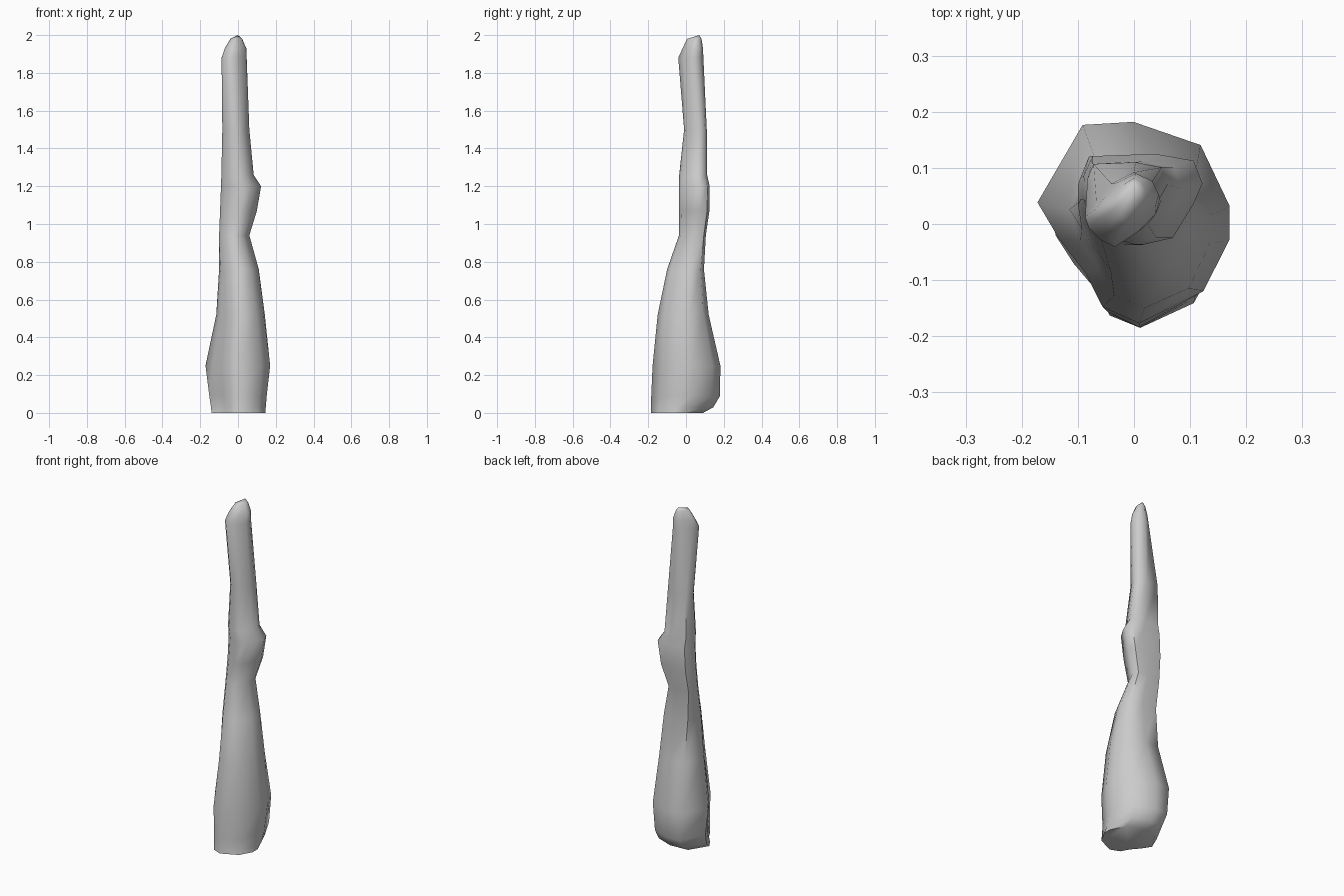
import bpy, bmesh

if "Cube" in bpy.data.objects:
    bpy.data.objects.remove(bpy.data.objects["Cube"])

# Cross-section outlines, normalised to each ring's bounding box, counter-clockwise from +x
LOWER = [(1, .17), (.7, .77), (0, 1), (-.53, .97), (-1, .2), (-.77, -.17),
         (-.5, -.5), (-.32, -.84), (.06, -1), (.73, -.68), (1, -.17)]
UPPER = [(1, .35), (.85, .85), (.2, 1), (-.85, .95), (-1, .5), (-1, 0),
         (-.8, -.4), (-.5, -.8), (0, -1), (.5, -.85), (.85, -.1)]
TIP = [(1, .3), (.8, .75), (.3, 1), (-.3, .7), (-.7, .2), (-1, -.2),
       (-.9, -.5), (-.6, -.8), (-.2, -1), (.4, -.6), (.9, -.1)]

# Rings: z, x min, x max, y min, y max
RINGS = [
    (0.00, -.14, .145, -.185, .09),
    (0.03, -.143, .147, -.185, .145),
    (0.09, -.152, .152, -.184, .18),
    (0.25, -.172, .17, -.177, .182),
    (0.52, -.115, .142, -.15, .12),
    (0.76, -.10, .11, -.10, .095),
    (0.94, -.10, .06, -.037, .105),
    (1.07, -.095, .10, -.037, .124),
    (1.20, -.09, .122, -.037, .125),
    (1.26, -.088, .083, -.036, .112),
    (1.50, -.083, .06, -.01, .11),
    (1.88, -.087, .046, -.041, .092),
    (1.93, -.07, .044, -.018, .09),
    (1.98, -.04, .022, .005, .082),
]


def outline(z):
    """Blend the cross-section shape with height."""
    if z < 1.5:
        a, b, t = LOWER, UPPER, min(max((z - .3) / .64, 0), 1)
    else:
        a, b, t = UPPER, TIP, min((z - 1.5) / .38, 1)
    return [(p[0] + (q[0] - p[0]) * t, p[1] + (q[1] - p[1]) * t) for p, q in zip(a, b)]


# Rock spire: lofted rings, flat foot and a pointed tip
bm = bmesh.new()
loops = []
for z, x0, x1, y0, y1 in RINGS:
    loops.append([bm.verts.new(((x0 + x1) / 2 + u * (x1 - x0) / 2,
                                (y0 + y1) / 2 + v * (y1 - y0) / 2, z))
                  for u, v in outline(z)])
n = len(LOWER)
for lo, hi in zip(loops, loops[1:]):
    for i in range(n):
        j = (i + 1) % n
        bm.faces.new((lo[i], lo[j], hi[j], hi[i]))
bm.faces.new(loops[0][::-1])
tip = bm.verts.new((0, .07, 2))
for i in range(n):
    bm.faces.new((loops[-1][i], loops[-1][(i + 1) % n], tip))
bmesh.ops.recalc_face_normals(bm, faces=bm.faces)

mesh = bpy.data.meshes.new("rock_spire")
bm.to_mesh(mesh)
bm.free()
spire = bpy.data.objects.new("rock_spire", mesh)
bpy.context.collection.objects.link(spire)
bpy.context.view_layer.objects.active = spire
spire.select_set(True)
bpy.ops.object.shade_smooth_by_angle(angle=1.0)
